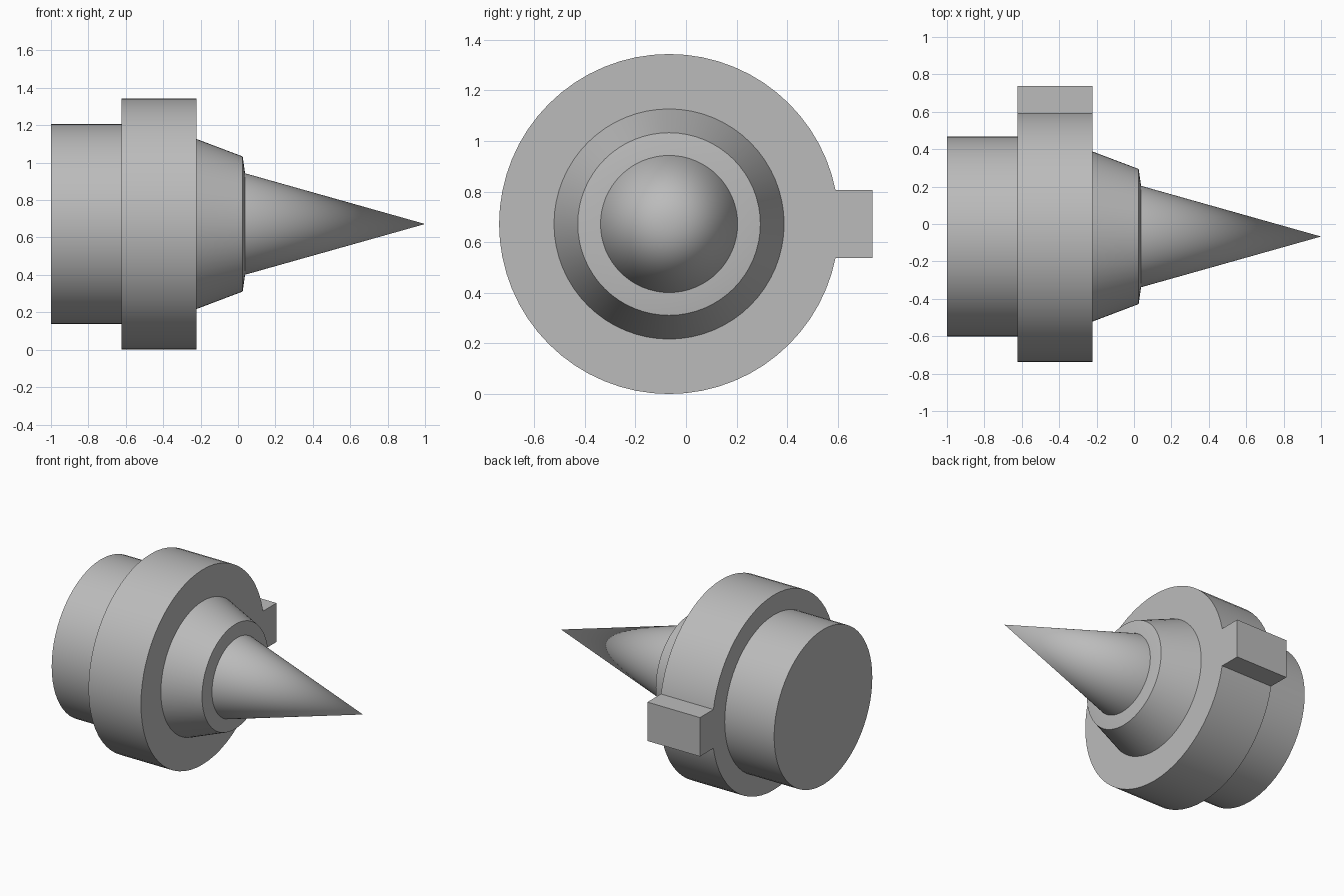
import bpy, bmesh, math
from mathutils import Matrix, Vector

cube = bpy.data.objects.get("Cube")
if cube:
    bpy.data.objects.remove(cube, do_unlink=True)

AXIS_Y, AXIS_Z = -0.067, 0.672
SEGMENTS = 64

# Single grey finish
grey = bpy.data.materials.new("plain_grey")
grey.use_nodes = True
colour = (0.5, 0.5, 0.5, 1)
grey.diffuse_color = colour
grey.node_tree.nodes["Principled BSDF"].inputs["Base Color"].default_value = colour


def add_object(name, bm):
    bmesh.ops.recalc_face_normals(bm, faces=bm.faces)
    mesh = bpy.data.meshes.new(name)
    bm.to_mesh(mesh)
    bm.free()
    mesh.materials.append(grey)
    obj = bpy.data.objects.new(name, mesh)
    bpy.context.collection.objects.link(obj)
    return obj


def turned_part(name, profile):
    """Revolve (x, radius) points around the long axis."""
    bm = bmesh.new()
    verts = [bm.verts.new((x, AXIS_Y, AXIS_Z + r)) for x, r in profile]
    edges = [bm.edges.new(pair) for pair in zip(verts, verts[1:])]
    bmesh.ops.spin(bm, geom=verts + edges, cent=(0, AXIS_Y, AXIS_Z),
                   axis=(1, 0, 0), angle=math.tau, steps=SEGMENTS)
    bmesh.ops.remove_doubles(bm, verts=bm.verts, dist=0.0001)
    obj = add_object(name, bm)
    bpy.ops.object.select_all(action="DESELECT")
    obj.select_set(True)
    bpy.context.view_layer.objects.active = obj
    bpy.ops.object.shade_smooth_by_angle(angle=math.radians(15))
    return obj


# Rear drum, wide collar, tapered shoulder and pointed tip
turned_part("rear_drum", [(-1, 0), (-1, 0.535), (-0.6, 0.535), (-0.6, 0)])
turned_part("collar", [(-0.623, 0), (-0.623, 0.672), (-0.223, 0.672), (-0.223, 0)])
turned_part("tapered_shoulder",
            [(-0.24, 0), (-0.24, 0.455), (-0.223, 0.455), (0.025, 0.361), (0.038, 0.271), (0.038, 0)])
turned_part("pointed_tip", [(0.03, 0), (0.03, 0.271), (0.038, 0.271), (1, 0)])

# Square key on the back of the collar
bm = bmesh.new()
bmesh.ops.create_cube(bm, size=1, matrix=Matrix.LocRotScale(
    Vector((-0.423, 0.638, AXIS_Z)), None, Vector((0.4, 0.2, 0.268))))
add_object("collar_key", bm)
